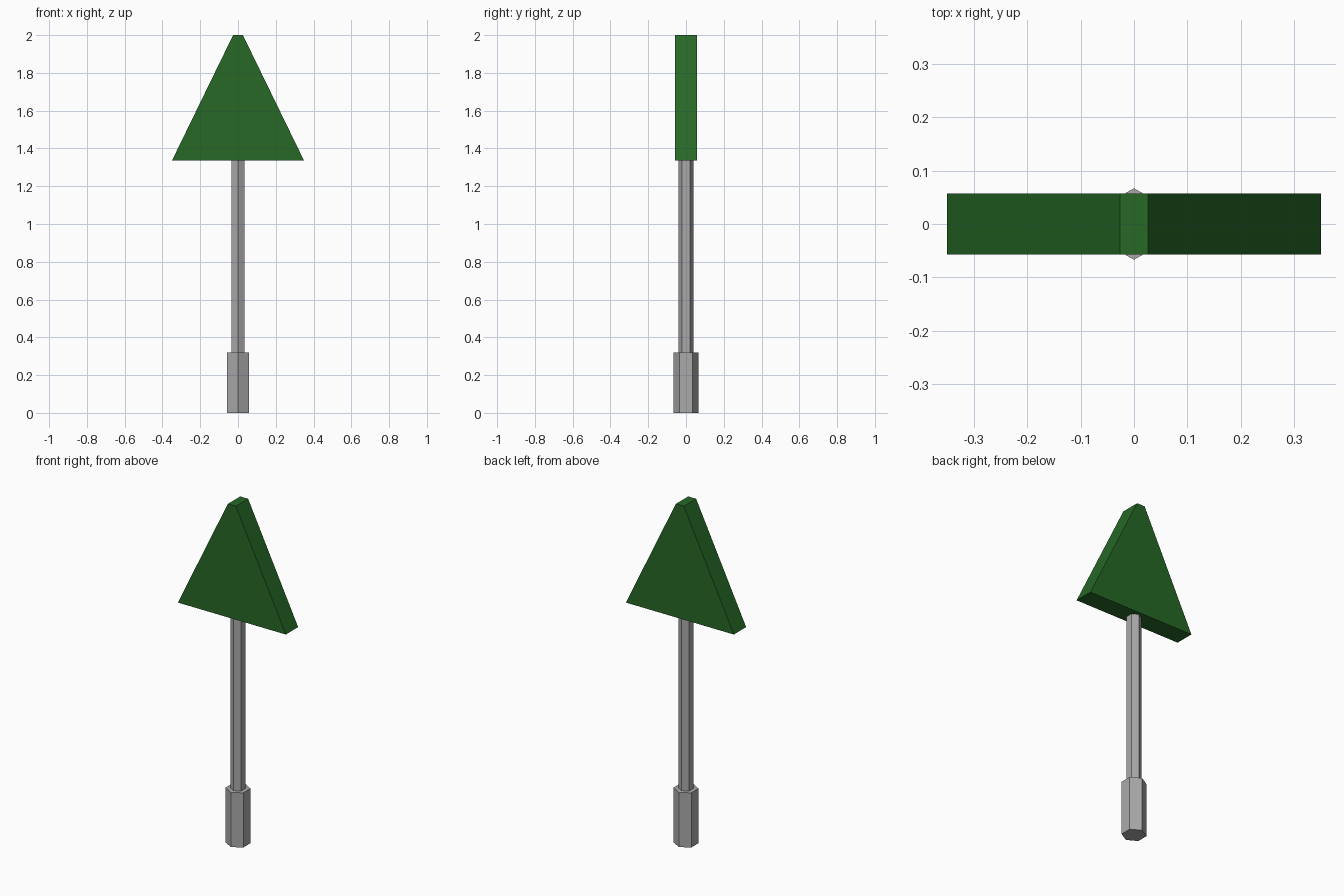
import bpy
import bmesh
from math import sin, cos, tau
from mathutils import Vector

cube = bpy.data.objects.get("Cube")
if cube:
    bpy.data.objects.remove(cube, do_unlink=True)


def make_material(name, colour):
    mat = bpy.data.materials.new(name)
    mat.use_nodes = True
    mat.diffuse_color = colour
    mat.node_tree.nodes["Principled BSDF"].inputs["Base Color"].default_value = colour
    return mat


def prism(name, outline, sweep, mat):
    """Extrude a closed outline along the sweep vector."""
    bm = bmesh.new()
    face = bm.faces.new([bm.verts.new(p) for p in outline])
    result = bmesh.ops.extrude_face_region(bm, geom=[face], use_keep_orig=True)
    moved = [g for g in result["geom"] if isinstance(g, bmesh.types.BMVert)]
    bmesh.ops.translate(bm, verts=moved, vec=Vector(sweep))
    bmesh.ops.recalc_face_normals(bm, faces=bm.faces)
    mesh = bpy.data.meshes.new(name)
    bm.to_mesh(mesh)
    bm.free()
    mesh.materials.append(mat)
    obj = bpy.data.objects.new(name, mesh)
    bpy.context.collection.objects.link(obj)
    return obj


def hexagon(radius, z):
    return [(radius * sin(tau * i / 6), radius * cos(tau * i / 6), z) for i in range(6)]


grey = make_material("metal grey", (0.4, 0.4, 0.4, 1))
green = make_material("dark green", (0.02, 0.14, 0.02, 1))

# Thick hexagonal foot and slim hexagonal pole
prism("base_sleeve", hexagon(0.067, 0), (0, 0, 0.32), grey)
prism("pole", hexagon(0.04, 0.32), (0, 0, 1.015), grey)

# Flat board with a cut-off tip
depth = 0.057
board = [(-0.35, -depth, 1.335), (0.35, -depth, 1.335),
         (0.026, -depth, 2), (-0.026, -depth, 2)]
prism("triangle_board", board, (0, 2 * depth, 0), green)
